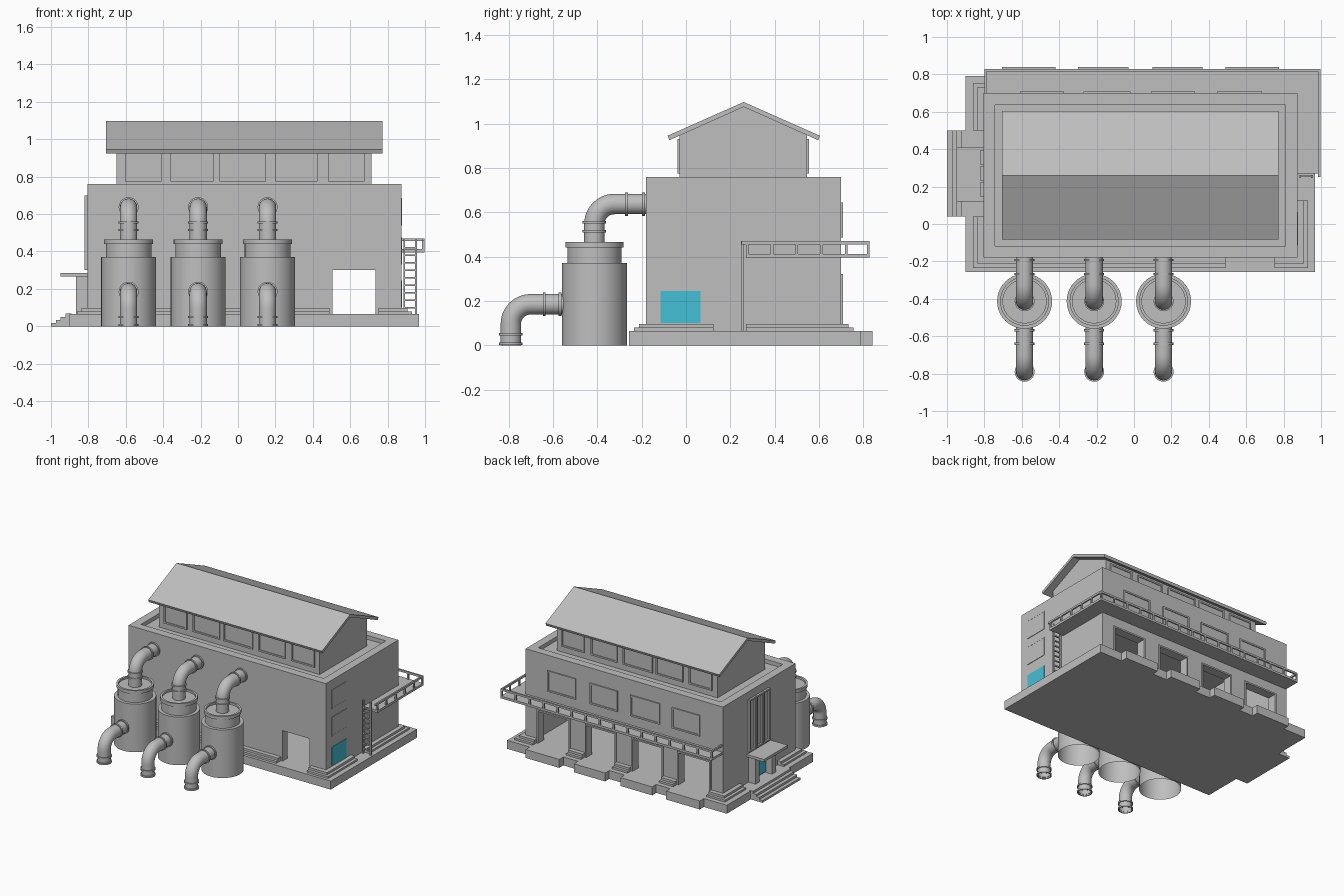
import bpy, bmesh, math
from mathutils import Vector

cube = bpy.data.objects.get("Cube")
if cube:
    bpy.data.objects.remove(cube, do_unlink=True)


def material(name, rgb):
    m = bpy.data.materials.new(name)
    m.use_nodes = True
    m.diffuse_color = (*rgb, 1)
    m.node_tree.nodes["Principled BSDF"].inputs["Base Color"].default_value = (*rgb, 1)
    return m


GREY = material("concrete grey", (0.52, 0.52, 0.52))
BLUE = material("door blue", (0.06, 0.53, 0.68))


def finish(name, bm, mat=GREY, smooth=False):
    bmesh.ops.recalc_face_normals(bm, faces=bm.faces)
    mesh = bpy.data.meshes.new(name)
    bm.to_mesh(mesh)
    bm.free()
    mesh.materials.append(mat)
    ob = bpy.data.objects.new(name, mesh)
    bpy.context.collection.objects.link(ob)
    if smooth:
        bpy.ops.object.select_all(action='DESELECT')
        ob.select_set(True)
        bpy.context.view_layer.objects.active = ob
        bpy.ops.object.shade_smooth_by_angle(angle=math.radians(35))
    return ob


def boxes(name, items, mat=GREY):
    """One object from boxes given as (x0, x1, y0, y1, z0, z1)."""
    bm = bmesh.new()
    for b in items:
        for v in bmesh.ops.create_cube(bm, size=1)["verts"]:
            v.co = [b[2 * i] if v.co[i] < 0 else b[2 * i + 1] for i in range(3)]
    return finish(name, bm, mat)


def prism(name, outline, x0, x1):
    """Extrude a (y, z) outline along x."""
    bm = bmesh.new()
    face = bm.faces.new([bm.verts.new((x0, y, z)) for y, z in outline])
    out = bmesh.ops.extrude_face_region(bm, geom=[face])["geom"]
    bmesh.ops.translate(bm, vec=(x1 - x0, 0, 0),
                        verts=[g for g in out if isinstance(g, bmesh.types.BMVert)])
    return finish(name, bm)


def sweep(name, rings, sides=32):
    """Skin circles given as (centre, direction in the yz plane, radius)."""
    bm = bmesh.new()
    last = None
    for centre, angle, r in rings:
        up = Vector((0, -math.sin(angle), math.cos(angle)))
        ring = [bm.verts.new(Vector(centre) + r * (math.cos(t) * Vector((1, 0, 0)) + math.sin(t) * up))
                for t in (2 * math.pi * i / sides for i in range(sides))]
        if last:
            for i in range(sides):
                j = (i + 1) % sides
                bm.faces.new((last[i], last[j], ring[j], ring[i]))
        last = ring
    return finish(name, bm, smooth=True)


# Main extents
X0, X1, Y0, Y1 = -0.805, 0.874, -0.18, 0.70
BASE, TOP, WALL = 0.065, 0.76, 0.063
DOOR = (0.505, 0.735)
PADS = [(-0.705, -0.42), (-0.30, -0.03), (0.10, 0.365), (0.49, 0.775)]
BAYS = [(a + 0.012, b - 0.012) for a, b in PADS]

# Base slab with loading pads and entrance steps
boxes("base_slab", [(-0.90, 0.968, -0.257, 0.79, 0, BASE)])
boxes("loading_pads", [(a, b, 0.78, 0.84, 0, BASE) for a, b in PADS])
boxes("entrance_steps", [(-1 + 0.026 * i, -0.89, 0.04, 0.50, 0, 0.017 * (i + 1)) for i in range(4)])


# Walls with openings
def wall(name, y0, y1, openings, head):
    edges = [X0] + [v for o in openings for v in o] + [X1]
    parts = [(edges[i], edges[i + 1], y0, y1, BASE, head) for i in range(0, len(edges), 2)]
    boxes(name, parts + [(X0, X1, y0, y1, head, TOP)])


wall("front_wall", Y0, Y0 + WALL, [DOOR], 0.30)
wall("back_wall", Y1 - WALL, Y1, BAYS, 0.31)
boxes("left_wall", [(X1 - WALL, X1, Y0 + WALL, Y1 - WALL, BASE, TOP)])
boxes("right_wall", [(X0, X0 + WALL, Y0 + WALL, Y1 - WALL, BASE, TOP)])
boxes("roof_deck", [(X0 + WALL, X1 - WALL, Y0 + WALL, Y1 - WALL, 0.70, 0.73)])

# Two-step plinth running between the openings
curbs = []
for out, h in ((0.055, 0.08), (0.033, 0.097)):
    xa, xb, ya, yb = X0 - out, X1 + out, Y0 - out, Y1 + out
    curbs += [(xa, DOOR[0] - 0.015, ya, Y0, BASE, h), (DOOR[1] + 0.015, xb, ya, Y0, BASE, h)]
    curbs += [(X1, xb, Y0, 0.125, BASE, h), (X1, xb, 0.27, Y1, BASE, h)]
    curbs += [(xa, X0, Y0, 0.04, BASE, h), (xa, X0, 0.50, Y1, BASE, h)]
    ends = [xa] + [v for p in PADS for v in p] + [xb]
    curbs += [(ends[i], ends[i + 1], Y1, yb, BASE, h) for i in range(0, len(ends), 2)]
boxes("plinth", curbs)


# Window frames: pane plus four bars lying on a wall that faces along y or x
def window(name, axis, face, sign, a0, a1, z0, z1, depth=0.009, bar=0.012):
    rects = [(a0, a1, z0, z0 + bar, depth), (a0, a1, z1 - bar, z1, depth),
             (a0, a0 + bar, z0, z1, depth), (a1 - bar, a1, z0, z1, depth),
             (a0, a1, z0, z1, 0.003)]
    parts = []
    for p, q, za, zb, d in rects:
        lo, hi = sorted((face, face + sign * d))
        parts.append((p, q, lo, hi, za, zb) if axis == "y" else (lo, hi, p, q, za, zb))
    boxes(name, parts)


for i, (a, b) in enumerate([(-0.61, -0.375), (-0.27, -0.02), (0.09, 0.325), (0.445, 0.685)]):
    window(f"back_window_{i}", "y", Y1, 1, a, b, 0.485, 0.645)
for i, z in enumerate((0.33, 0.54)):
    window(f"left_window_{i}", "x", X1, 1, -0.115, 0.065, z, z + 0.145, 0.004, 0.006)
boxes("left_blue_door", [(X1, X1 + 0.004, -0.115, 0.065, 0.10, 0.245)], BLUE)
frames = []
for a, b in BAYS:
    frames += [(a - 0.012, a, Y1, Y1 + 0.008, BASE, 0.322), (b, b + 0.012, Y1, Y1 + 0.008, BASE, 0.322),
               (a, b, Y1, Y1 + 0.008, 0.31, 0.322)]
boxes("bay_frames", frames)

# Entrance with canopy and tall windows above
boxes("entrance_canopy", [(-0.95, X0, 0.12, 0.41, 0.265, 0.285)])
boxes("entrance_walls", [(-0.865, X0, 0.14, 0.19, BASE, 0.265), (-0.865, X0, 0.34, 0.39, BASE, 0.265)])
boxes("entrance_blue_door", [(-0.814, X0, 0.19, 0.34, 0.075, 0.25)], BLUE)
for i in range(3):
    y = 0.145 + 0.085 * i
    window(f"tall_window_{i}", "x", X0, -1, y, y + 0.08, 0.30, 0.70, 0.016)

# Upper storey, its windows and the pitched roof
MID = 0.26
prism("upper_storey", [(-0.03, 0.73), (0.545, 0.73), (0.545, 0.95), (MID, 1.075), (-0.03, 0.95)], -0.65, 0.715)
prism("pitched_roof", [(-0.083, 0.945), (MID, 1.097), (0.604, 0.945), (0.596, 0.925),
                       (MID, 1.075), (-0.075, 0.925)], -0.705, 0.772)
for i, (a, b) in enumerate([(-0.605, -0.41), (-0.36, -0.13), (-0.10, 0.15), (0.20, 0.425), (0.48, 0.675)]):
    window(f"clerestory_front_{i}", "y", -0.03, -1, a, b, 0.775, 0.93)
    window(f"clerestory_back_{i}", "y", 0.545, 1, a, b, 0.775, 0.93)

# Balcony, railing and ladder
BX, BY, BS = 0.997, 0.828, 0.27
boxes("balcony_floor", [(-0.80, BX, Y1, BY, 0.395, 0.412), (X1, BX, BS, Y1, 0.395, 0.412)])
T = 0.012
rails = [(-0.80, BX, BY - T, BY, 0.455, 0.47), (BX - T, BX, BS - 0.02, BY, 0.455, 0.47),
         (-0.80, -0.80 + T, Y1, BY, 0.455, 0.47)]
for i in range(16):
    x = -0.80 + (BX - T + 0.80) * i / 15
    rails.append((x, x + T, BY - T, BY, 0.41, 0.46))
for i in range(5):
    y = BS + (BY - BS) * i / 5
    rails.append((BX - T, BX, y, y + T, 0.41, 0.46))
boxes("balcony_railing", rails)
ladder = [(x, x + 0.01, 0.247, 0.262, BASE, 0.47) for x in (0.884, 0.946)]
ladder += [(0.884, 0.956, 0.25, 0.259, z, z + 0.009) for z in (0.095 + 0.04 * i for i in range(9))]
boxes("ladder", ladder)


# Tanks with bent pipes
def bent_pipe(name, x, y, z, start, end, r=0.046, bend=0.09):
    """Rise from z=start at y, bend towards +y at height z, run to y=end."""
    rings = [((x, y, start), math.pi / 2, r)]
    for i in range(13):
        t = math.pi / 2 * i / 12
        rings.append(((x, y + bend * (1 - math.cos(t)), z - bend * (1 - math.sin(t))), math.pi / 2 - t, r))
    rings.append(((x, end, z), 0, r))
    sweep(name, rings)


def flange(name, centre, angle, r=0.053, half=0.006):
    d = Vector((0, math.cos(angle), math.sin(angle))) * half
    c = Vector(centre)
    sweep(name, [(c - d, angle, 0.044), (c - d, angle, r), (c + d, angle, r), (c + d, angle, 0.044)])


TANK_Y = -0.413
TANK = [(0.147, 0), (0.147, 0.37), (0.122, 0.37), (0.122, 0.44), (0.131, 0.44), (0.131, 0.465),
        (0.116, 0.465), (0.116, 0.45), (0.01, 0.45)]
UP = math.pi / 2
for n, x in enumerate((-0.585, -0.213, 0.158)):
    sweep(f"tank_{n}", [((x, TANK_Y, z), UP, r) for r, z in TANK], 40)
    bent_pipe(f"upper_pipe_{n}", x, TANK_Y, 0.637, 0.45, Y0 + 0.01)
    bent_pipe(f"lower_pipe_{n}", x, -0.79, 0.185, 0, TANK_Y - 0.13)
    for k, z in enumerate((0.515, 0.555)):
        flange(f"upper_riser_flange_{n}_{k}", (x, TANK_Y, z), UP)
    for k, z in enumerate((0.007, 0.05)):
        flange(f"lower_riser_flange_{n}_{k}", (x, -0.79, z), UP)
    for k, y in enumerate((-0.268, -0.192)):
        flange(f"upper_run_flange_{n}_{k}", (x, y, 0.637), 0)
    for k, y in enumerate((-0.64, -0.568)):
        flange(f"lower_run_flange_{n}_{k}", (x, y, 0.185), 0)
